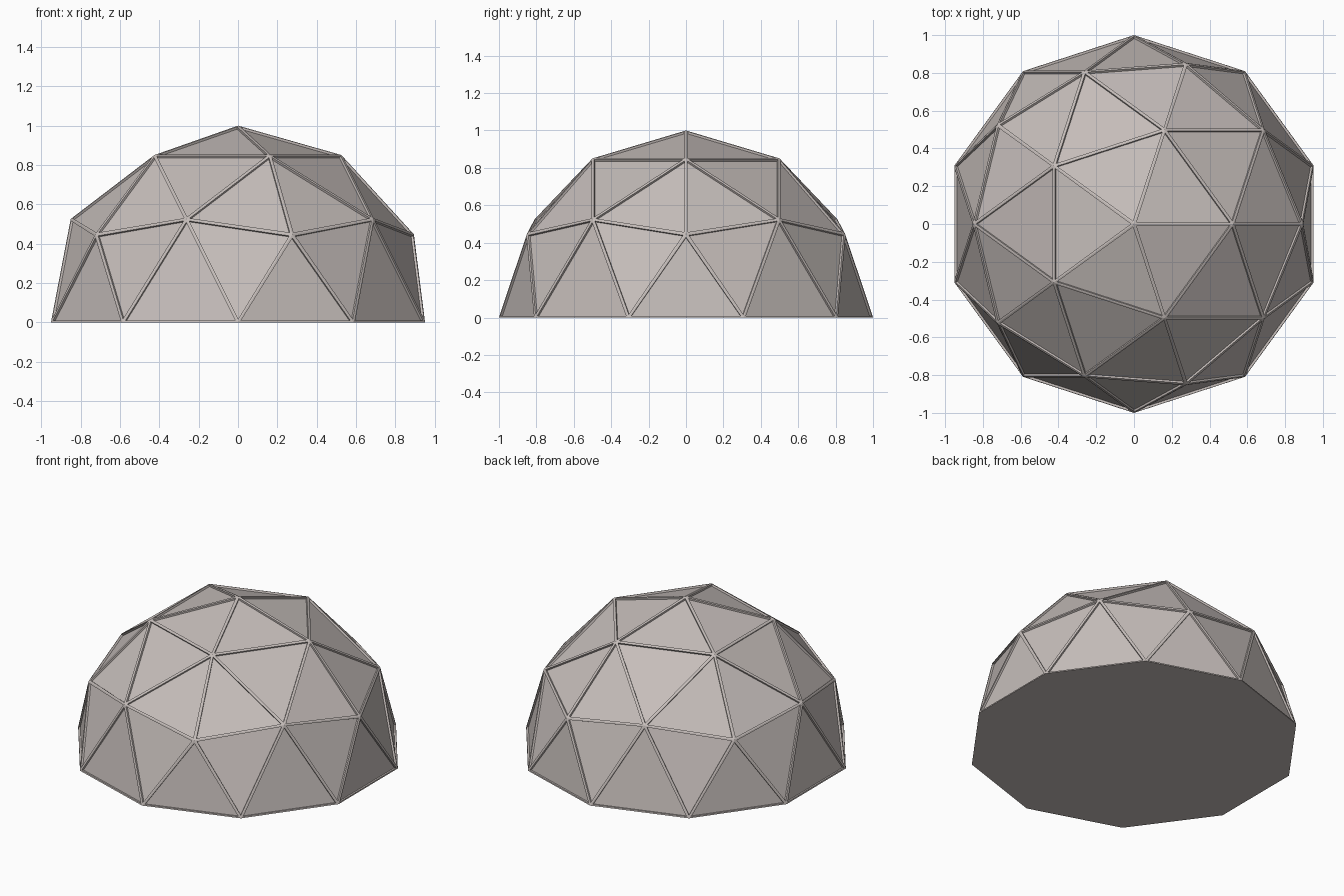
import bpy
import bmesh

# Remove the default cube
cube = bpy.data.objects.get("Cube")
if cube:
    bpy.data.objects.remove(cube, do_unlink=True)


def make_material(name, color):
    mat = bpy.data.materials.new(name)
    mat.use_nodes = True
    mat.diffuse_color = color
    mat.node_tree.nodes["Principled BSDF"].inputs["Base Color"].default_value = color
    return mat


warm_grey = make_material("warm grey", (0.56, 0.51, 0.49, 1))

# Geodesic half sphere
bm = bmesh.new()
bmesh.ops.create_icosphere(bm, subdivisions=2, radius=1)
lower = [v for v in bm.verts if v.co.z < -0.01]
bmesh.ops.delete(bm, geom=lower, context="VERTS")
panels = bm.faces[:]

# Closed floor
rim = [e for e in bm.edges if e.is_boundary]
bmesh.ops.contextual_create(bm, geom=rim)

# Flat struts round every panel, then the sunken panels with steep sides
bmesh.ops.inset_individual(bm, faces=panels, thickness=0.018)
bmesh.ops.inset_individual(bm, faces=panels, thickness=0.002, depth=-0.012)
bmesh.ops.recalc_face_normals(bm, faces=bm.faces)

mesh = bpy.data.meshes.new("dome")
bm.to_mesh(mesh)
bm.free()
mesh.materials.append(warm_grey)
dome = bpy.data.objects.new("dome", mesh)
bpy.context.collection.objects.link(dome)
